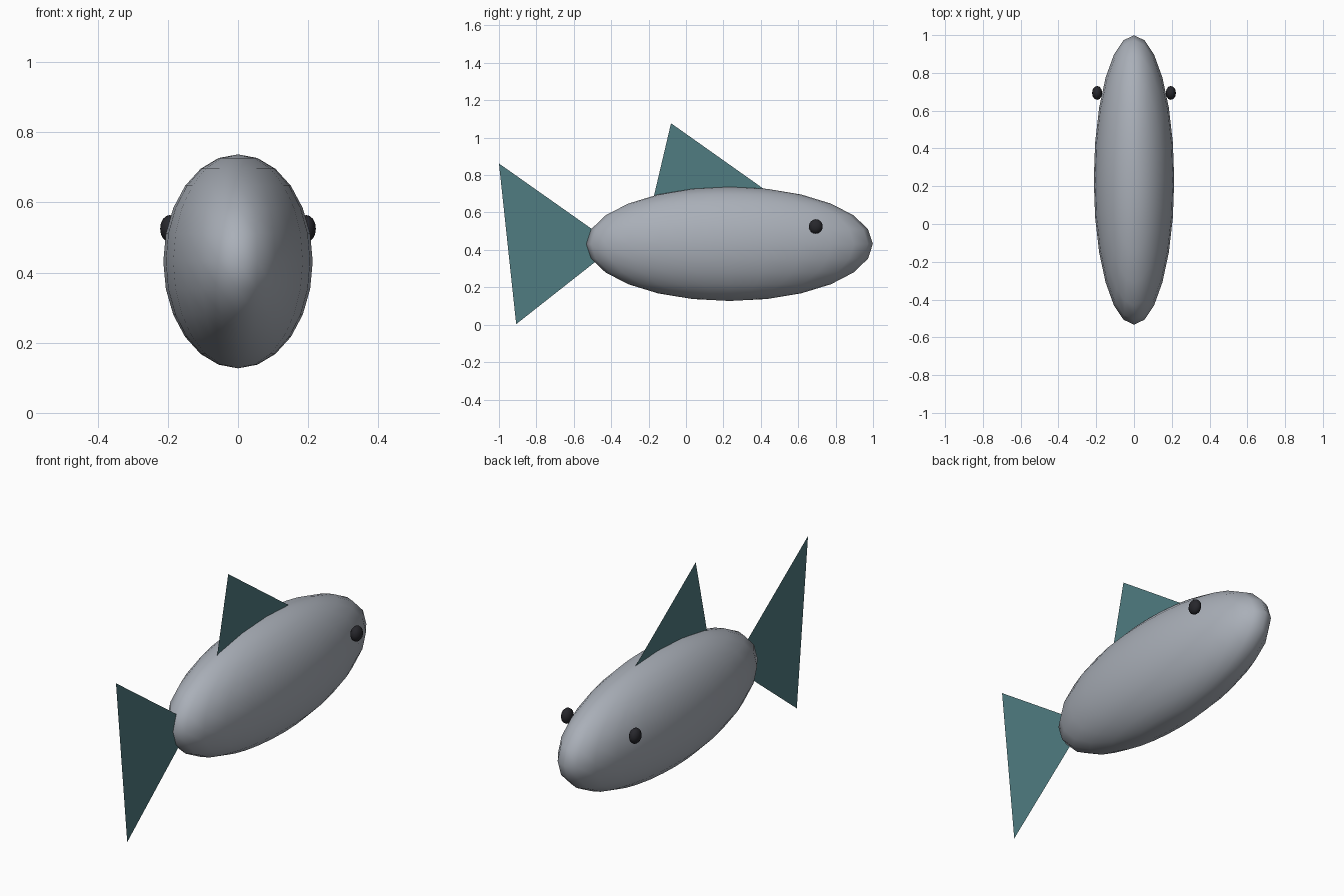
import bpy
import math

if "Cube" in bpy.data.objects:
    bpy.data.objects.remove(bpy.data.objects["Cube"], do_unlink=True)


def material(name, rgb):
    mat = bpy.data.materials.new(name)
    mat.use_nodes = True
    mat.diffuse_color = (*rgb, 1)
    mat.node_tree.nodes["Principled BSDF"].inputs["Base Color"].default_value = (*rgb, 1)
    return mat


def ellipsoid(name, centre, radii, segments, rings, mat):
    bpy.ops.mesh.primitive_uv_sphere_add(segments=segments, ring_count=rings, radius=1, location=centre)
    obj = bpy.context.object
    obj.name = name
    obj.scale = radii
    bpy.ops.object.transform_apply(location=False, rotation=False, scale=True)
    bpy.ops.object.shade_smooth()
    obj.data.materials.append(mat)
    return obj


def fin(name, outline, mat):
    """Paper-thin fin in the centre plane, from (y, z) points."""
    mesh = bpy.data.meshes.new(name)
    mesh.from_pydata([(0, y, z) for y, z in outline], [], [range(len(outline))])
    mesh.materials.append(mat)
    obj = bpy.data.objects.new(name, mesh)
    bpy.context.collection.objects.link(obj)
    return obj


grey = material("silver grey", (0.40, 0.43, 0.48))
teal = material("dark teal", (0.08, 0.20, 0.22))
black = material("eye black", (0.02, 0.02, 0.025))

# Body
ellipsoid("body", (0, 0.233, 0.432), (0.213, 0.766, 0.305), 24, 12, grey)

# Eyes
for side, x in (("left", 0.195), ("right", -0.195)):
    ellipsoid(side + "_eye", (x, 0.694, 0.525), (0.027, 0.037, 0.039), 12, 8, black)

# Fins, rooted inside the body
fin("tail_fin", [(-1, 0.862), (-0.908, 0.003), (-0.376, 0.422)], teal)
fin("dorsal_fin", [(-0.08, 1.077), (-0.19, 0.61), (0.45, 0.702)], teal)
